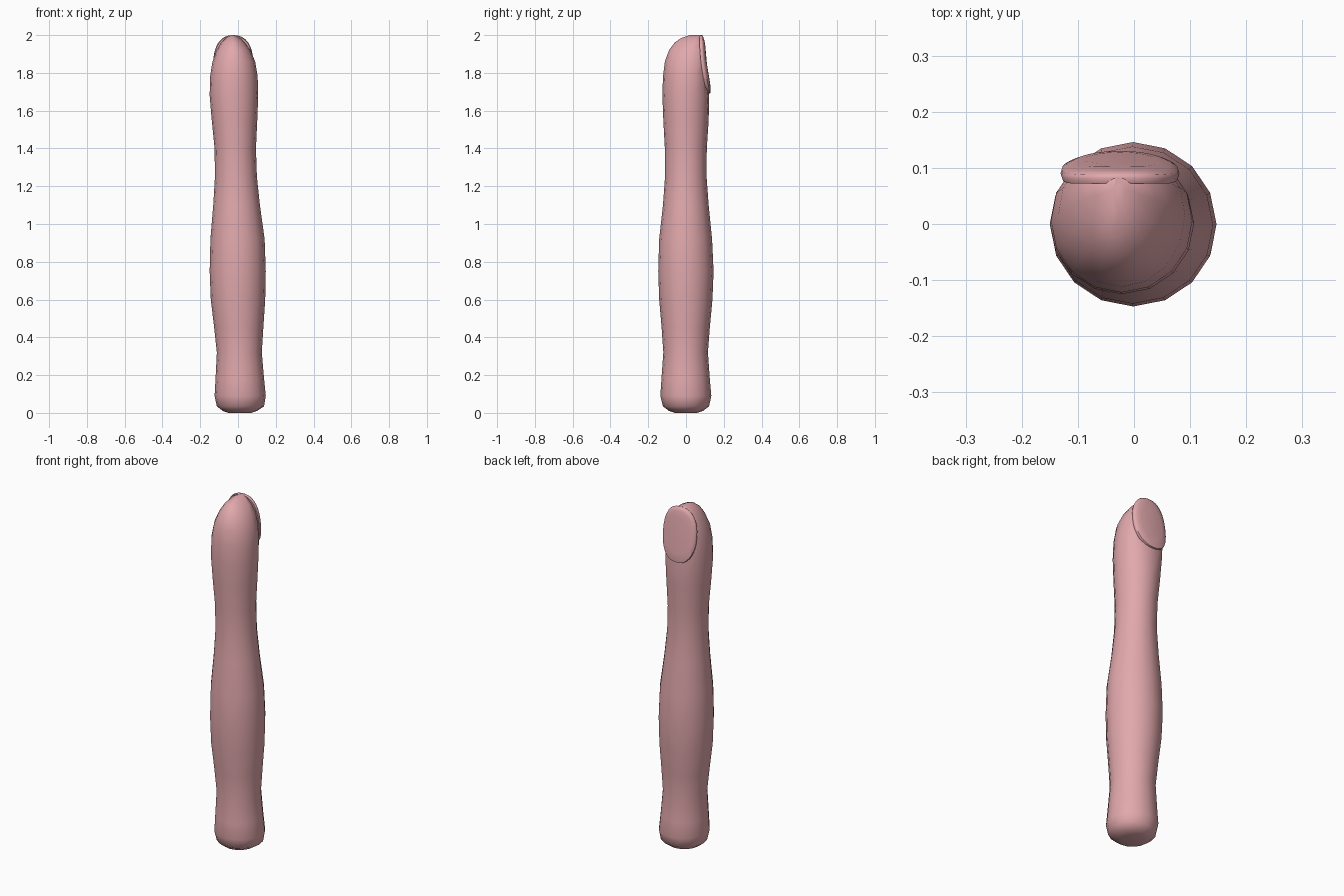
import bpy, bmesh, math
from mathutils import Vector

cube = bpy.data.objects.get("Cube")
if cube:
    bpy.data.objects.remove(cube)

skin = bpy.data.materials.new("pink skin")
skin.use_nodes = True
colour = (0.75, 0.39, 0.41, 1)
skin.diffuse_color = colour
skin.node_tree.nodes["Principled BSDF"].inputs["Base Color"].default_value = colour


def nail_plane(z):
    """Depth of the sloping nail surface at height z."""
    return 0.09 + 0.129 * (2 - z)


def loft(name, rings, angle):
    """Skin a list of closed point rings and cap both ends."""
    bm = bmesh.new()
    loops = [[bm.verts.new(p) for p in ring] for ring in rings]
    n = len(loops[0])
    for a, b in zip(loops, loops[1:]):
        for i in range(n):
            j = (i + 1) % n
            bm.faces.new((a[i], a[j], b[j], b[i]))
    bm.faces.new(loops[0])
    bm.faces.new(loops[-1])
    bmesh.ops.recalc_face_normals(bm, faces=bm.faces[:])
    mesh = bpy.data.meshes.new(name)
    bm.to_mesh(mesh)
    bm.free()
    mesh.materials.append(skin)
    obj = bpy.data.objects.new(name, mesh)
    bpy.context.collection.objects.link(obj)
    bpy.ops.object.select_all(action="DESELECT")
    obj.select_set(True)
    bpy.context.view_layer.objects.active = obj
    bpy.ops.object.shade_smooth_by_angle(angle=math.radians(angle))
    return obj


# Finger: height, left and right edge, front and back edge
profile = [
    (0.00, -0.05, 0.07, -0.06, 0.06),
    (0.01, -0.08, 0.10, -0.09, 0.09),
    (0.035, -0.112, 0.138, -0.122, 0.122),
    (0.09, -0.124, 0.147, -0.136, 0.134),
    (0.18, -0.119, 0.138, -0.13, 0.126),
    (0.32, -0.112, 0.126, -0.12, 0.116),
    (0.45, -0.126, 0.134, -0.129, 0.126),
    (0.60, -0.144, 0.144, -0.142, 0.14),
    (0.75, -0.15, 0.147, -0.147, 0.146),
    (0.92, -0.146, 0.141, -0.142, 0.138),
    (1.10, -0.131, 0.116, -0.122, 0.12),
    (1.25, -0.122, 0.10, -0.111, 0.109),
    (1.40, -0.124, 0.095, -0.112, 0.11),
    (1.55, -0.139, 0.102, -0.12, 0.12),
    (1.68, -0.15, 0.107, -0.125, 0.127),
    (1.78, -0.148, 0.104, -0.122, 0.134),
    (1.86, -0.135, 0.091, -0.112, 0.143),
    (1.92, -0.113, 0.066, -0.09, 0.15),
    (1.96, -0.09, 0.038, -0.06, 0.15),
    (1.985, -0.065, 0.01, -0.025, 0.13),
    (2.00, -0.038, -0.018, 0.02, 0.10),
]
SIDES = 16
rings = []
for z, x0, x1, y0, y1 in profile:
    ring = []
    for i in range(SIDES):
        a = math.tau * i / SIDES
        x = (x0 + x1) / 2 + (x1 - x0) / 2 * math.cos(a)
        y = (y0 + y1) / 2 + (y1 - y0) / 2 * math.sin(a)
        if z > 1.65:  # nail bed flattens the back of the tip
            y = min(y, nail_plane(z) - 0.009)
        ring.append(Vector((x, y, z)))
    rings.append(ring)
loft("finger", rings, 60)


# Nail: rounded oval plate with a soft bevel and a flat middle
def oval(scale, lift):
    pts = []
    for i in range(32):
        a = math.tau * i / 32
        c, s = math.cos(a), math.sin(a)
        x = -0.025 + 0.106 * scale * math.copysign(abs(c) ** 0.85, c)
        z = 1.845 + 0.155 * scale * math.copysign(abs(s) ** 0.85, s)
        curve = 0.012 * (scale * c) ** 2  # sides wrap around the finger
        pts.append(Vector((x, nail_plane(z) + lift - curve, z)))
    return pts


loft("nail", [oval(0.97, -0.018), oval(1, -0.008), oval(0.98, -0.001),
              oval(0.85, 0.003), oval(0.65, 0.005)], 50)
